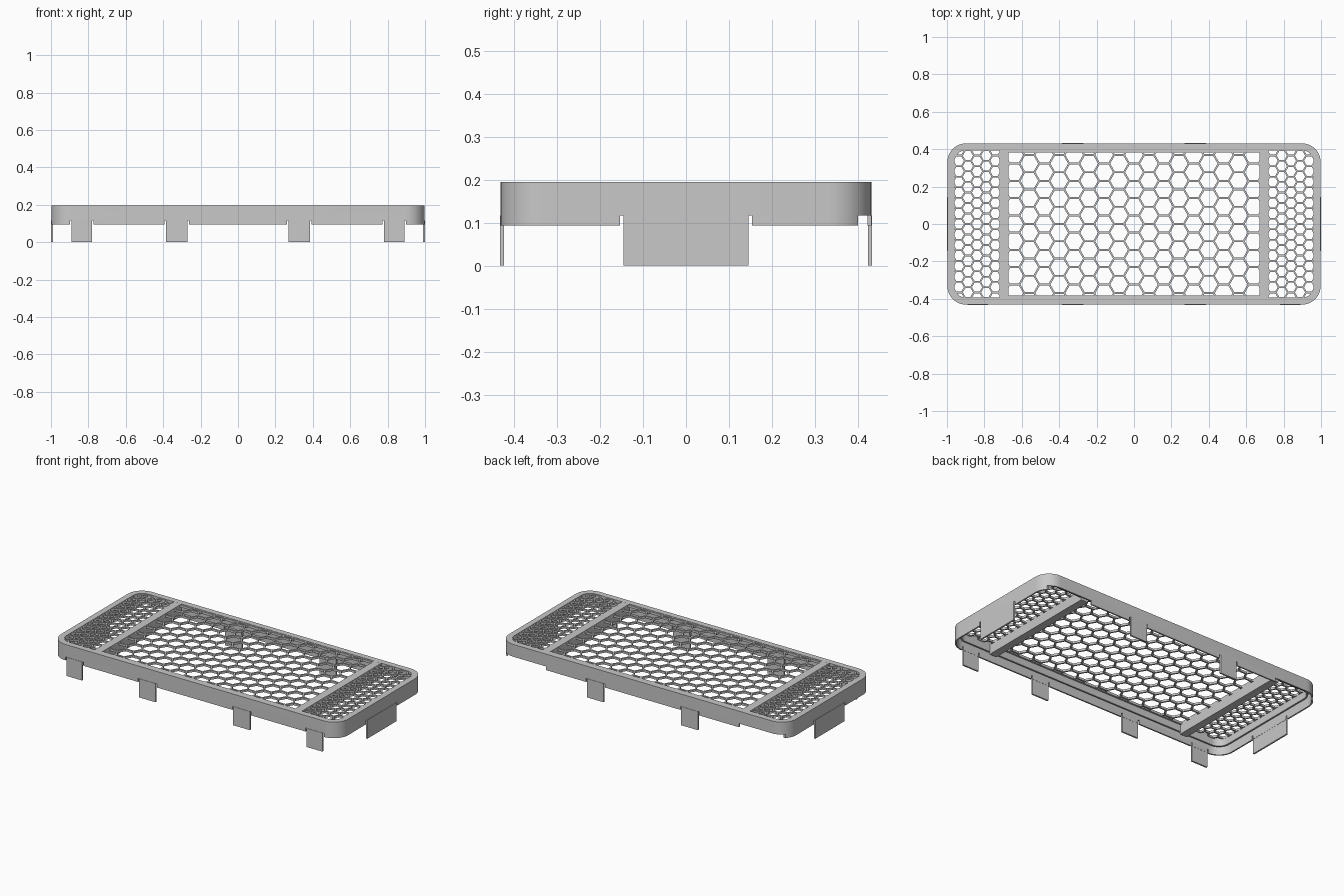
import bpy, bmesh, math
from mathutils import Vector

cube = bpy.data.objects.get("Cube")
if cube:
    bpy.data.objects.remove(cube, do_unlink=True)

grey = bpy.data.materials.new("plain grey")
grey.use_nodes = True
grey.diffuse_color = (0.58, 0.58, 0.58, 1)
grey.node_tree.nodes["Principled BSDF"].inputs["Base Color"].default_value = (0.58, 0.58, 0.58, 1)

HX, HY, RADIUS = 0.998, 0.431, 0.1     # outer half sizes and corner radius
RIM, WALL = 0.037, 0.009               # rim width and skirt thickness
TOP, BOTTOM, SLOT_TOP = 0.195, 0.094, 0.117
MESH_LOW, MESH_HIGH = 0.179, 0.192


def finish(name, bm):
    mesh = bpy.data.meshes.new(name)
    bm.to_mesh(mesh)
    bm.free()
    ob = bpy.data.objects.new(name, mesh)
    bpy.context.collection.objects.link(ob)
    mesh.materials.append(grey)
    return ob


def add_box(bm, x0, x1, y0, y1, z0, z1):
    vs = bmesh.ops.create_cube(bm, size=1)["verts"]
    for v in vs:
        v.co = Vector((x1 if v.co.x > 0 else x0,
                       y1 if v.co.y > 0 else y0,
                       z1 if v.co.z > 0 else z0))


def box(name, *bounds):
    bm = bmesh.new()
    add_box(bm, *bounds)
    return finish(name, bm)


def rounded_loop(bm, inset, z, steps=12):
    r = RADIUS - inset
    verts = []
    for quarter, (sx, sy) in enumerate(((1, 1), (-1, 1), (-1, -1), (1, -1))):
        for i in range(steps + 1):
            a = math.pi / 2 * (quarter + i / steps)
            verts.append(bm.verts.new((sx * (HX - RADIUS) + r * math.cos(a),
                                       sy * (HY - RADIUS) + r * math.sin(a), z)))
    return verts


# Frame: rim, skirt and inner lip swept round as one closed section
section = ((0, BOTTOM), (0, TOP), (RIM, TOP), (RIM, 0.135),
           (RIM - 0.01, 0.135), (RIM - 0.01, 0.17), (WALL, 0.17), (WALL, BOTTOM))
bm = bmesh.new()
loops = [rounded_loop(bm, inset, z) for inset, z in section]
for k, low in enumerate(loops):
    high = loops[(k + 1) % len(loops)]
    for i in range(len(low)):
        j = (i + 1) % len(low)
        bm.faces.new((low[i], low[j], high[j], high[i]))
bmesh.ops.recalc_face_normals(bm, faces=bm.faces)
frame = finish("frame", bm)

# Slots beside each clip, and raised skirt at the back corners
front_clips = [(-0.89, -0.78), (-0.385, -0.27), (0.27, 0.385), (0.78, 0.89)]
back_clips = front_clips[1:3]
side_half = 0.145
bm = bmesh.new()
gap = 0.008
for side, clips in ((-1, front_clips), (1, back_clips)):
    y0, y1 = sorted((side * (HY - 0.02), side * (HY + 0.02)))
    for a, b in clips:
        add_box(bm, a - gap, a, y0, y1, 0.05, SLOT_TOP)
        add_box(bm, b, b + gap, y0, y1, 0.05, SLOT_TOP)
for side in (-1, 1):
    x0, x1 = sorted((side * (HX - 0.02), side * (HX + 0.02)))
    for s in (-1, 1):
        y0, y1 = sorted((s * side_half, s * (side_half + gap)))
        add_box(bm, x0, x1, y0, y1, 0.05, SLOT_TOP)
    x0, x1 = sorted((side * 0.67, side * 1.1))
    add_box(bm, x0, x1, 0.4, 0.5, 0.05, SLOT_TOP)
cutter = finish("slot_cutter", bm)
cutter.hide_render = True

mod = frame.modifiers.new("slots", 'BOOLEAN')
mod.operation = 'DIFFERENCE'
mod.solver = 'EXACT'
mod.object = cutter
bpy.ops.object.select_all(action='DESELECT')
frame.select_set(True)
bpy.context.view_layer.objects.active = frame
bpy.ops.object.modifier_apply(modifier=mod.name)
bpy.data.objects.remove(cutter, do_unlink=True)
bpy.ops.object.shade_smooth_by_angle(angle=math.radians(30))

# Clips hanging below the skirt
for label, side, clips in (("front", -1, front_clips), ("back", 1, back_clips)):
    y0, y1 = sorted((side * (HY - 0.008), side * (HY + 0.002)))
    for n, (a, b) in enumerate(clips):
        box(f"{label}_clip_{n + 1}", a, b, y0, y1, 0, SLOT_TOP)
for label, side in (("left", 1), ("right", -1)):
    x0, x1 = sorted((side * (HX - 0.008), side * (HX + 0.002)))
    box(f"{label}_end_clip", x0, x1, -side_half, side_half, 0, SLOT_TOP)

# Cross bars between the three panels
for label, side in (("left", 1), ("right", -1)):
    x0, x1 = sorted((side * 0.67, side * 0.72))
    box(f"{label}_cross_bar", x0, x1, -HY + RIM - 0.005, HY - RIM + 0.005, 0.12, TOP - 0.0005)

# Thin border along the centre panel
for label, side in (("back", 1), ("front", -1)):
    y0, y1 = sorted((side * 0.383, side * 0.398))
    box(f"{label}_panel_border", -0.672, 0.672, y0, y1, MESH_LOW - 0.001, MESH_HIGH + 0.001)


def honeycomb(name, x0, x1, y0, y1, radius, wall):
    """Flat-topped hexagonal lattice, trimmed to a rectangle."""
    bm = bmesh.new()
    dx, dy = 1.5 * radius, math.sqrt(3) * radius
    inner = radius - wall / math.sqrt(3)
    cx = (x0 + x1) / 2
    cols = math.ceil((x1 - x0) / dx / 2) + 1
    rows = math.ceil((y1 - y0) / dy / 2) + 1
    for c in range(-cols, cols + 1):
        for r in range(-rows, rows + 1):
            x, y = cx + c * dx, (r + 0.5 * (c % 2)) * dy
            rings = []
            for size, z in ((radius, MESH_LOW), (inner, MESH_LOW),
                            (inner, MESH_HIGH), (radius, MESH_HIGH)):
                rings.append([bm.verts.new((x + size * math.cos(k * math.pi / 3),
                                            y + size * math.sin(k * math.pi / 3), z))
                              for k in range(6)])
            for a, b in zip(rings, rings[1:]):
                for k in range(6):
                    j = (k + 1) % 6
                    bm.faces.new((a[j], a[k], b[k], b[j]))
    for co, no in (((x0, 0, 0), (-1, 0, 0)), ((x1, 0, 0), (1, 0, 0)),
                   ((0, y0, 0), (0, -1, 0)), ((0, y1, 0), (0, 1, 0))):
        bmesh.ops.bisect_plane(bm, geom=bm.verts[:] + bm.edges[:] + bm.faces[:],
                               plane_co=co, plane_no=no, clear_outer=True)
    bmesh.ops.remove_doubles(bm, verts=bm.verts, dist=0.0001)
    bmesh.ops.recalc_face_normals(bm, faces=bm.faces)
    top = max(bm.faces, key=lambda f: f.calc_center_median().z)
    if top.normal.z < 0:
        bmesh.ops.reverse_faces(bm, faces=bm.faces)
    return finish(name, bm)


# Wide mesh in the centre, fine mesh at each end
honeycomb("centre_mesh", -0.675, 0.675, -0.39, 0.39, 0.0533, 0.01)
honeycomb("left_mesh", 0.715, 0.963, -0.397, 0.397, 0.0325, 0.009)
honeycomb("right_mesh", -0.963, -0.715, -0.397, 0.397, 0.0325, 0.009)
